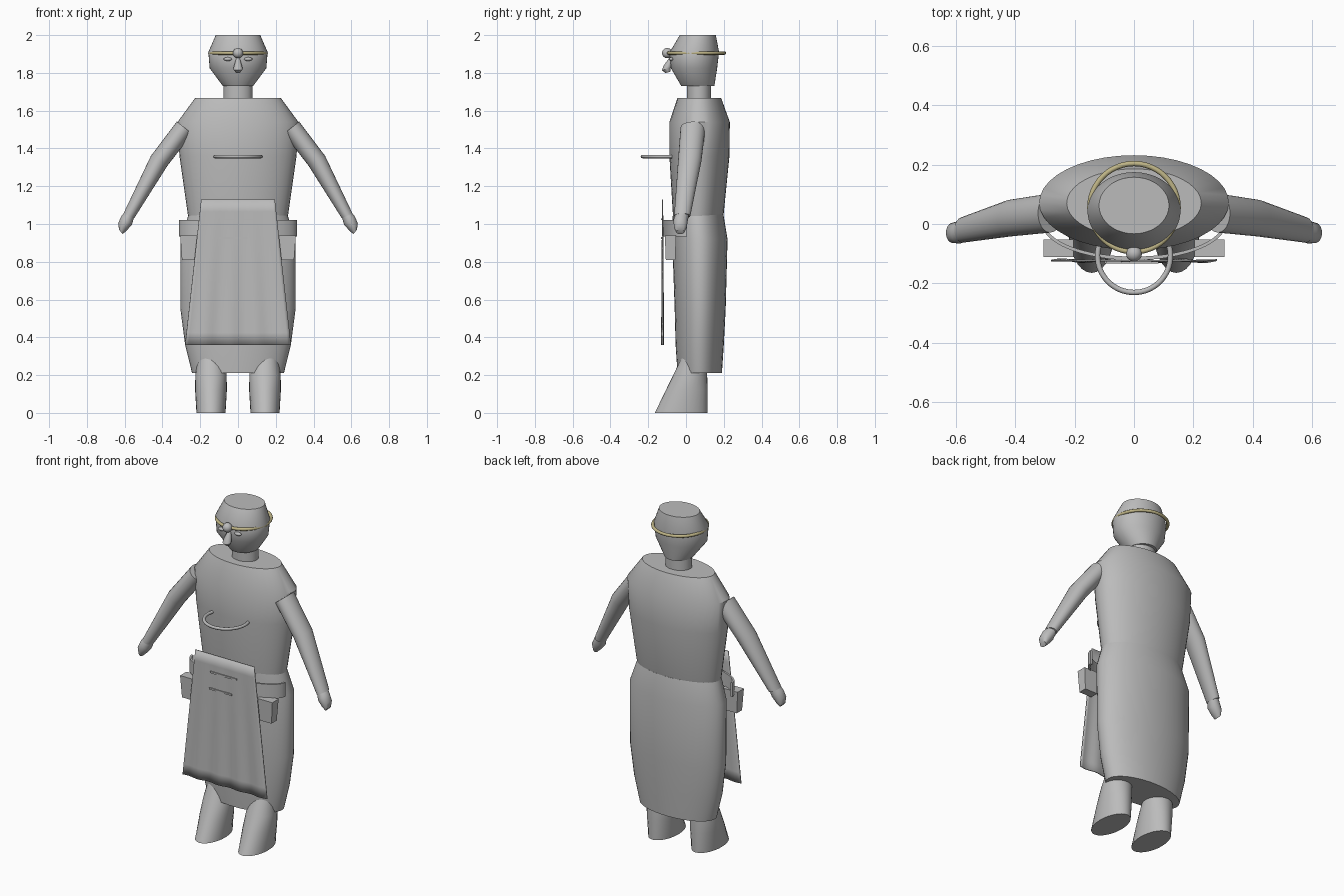
import bpy, bmesh, math
from mathutils import Vector

cube = bpy.data.objects.get("Cube")
if cube:
    bpy.data.objects.remove(cube, do_unlink=True)


def material(name, rgb):
    m = bpy.data.materials.new(name)
    m.use_nodes = True
    col = (*rgb, 1)
    m.diffuse_color = col
    m.node_tree.nodes["Principled BSDF"].inputs["Base Color"].default_value = col
    return m


GREY = material("plain grey", (0.5, 0.5, 0.5))
BRASS = material("pale brass", (0.52, 0.46, 0.24))


def finish(name, bm, mat=GREY, angle=35):
    """Turn a bmesh into a smooth-shaded object."""
    bmesh.ops.recalc_face_normals(bm, faces=bm.faces)
    mesh = bpy.data.meshes.new(name)
    bm.to_mesh(mesh)
    bm.free()
    mesh.materials.append(mat)
    ob = bpy.data.objects.new(name, mesh)
    bpy.context.collection.objects.link(ob)
    bpy.ops.object.select_all(action="DESELECT")
    ob.select_set(True)
    bpy.context.view_layer.objects.active = ob
    bpy.ops.object.shade_smooth_by_angle(angle=math.radians(angle))
    return ob


def bridge(bm, rings, closed=True):
    """Join successive rings of vertices with quads."""
    for a, b in zip(rings, rings[1:]):
        n = len(a)
        for i in range(n if closed else n - 1):
            j = (i + 1) % n
            bm.faces.new((a[i], a[j], b[j], b[i]))


def loft(name, sections, sides=32, mat=GREY):
    """Sections are (centre, half axis u, half axis v)."""
    bm = bmesh.new()
    rings = []
    for c, u, v in sections:
        turns = [2 * math.pi * i / sides for i in range(sides)]
        rings.append([bm.verts.new(Vector(c) + Vector(u) * math.cos(t) + Vector(v) * math.sin(t))
                      for t in turns])
    bridge(bm, rings)
    bm.faces.new(rings[0])
    bm.faces.new(rings[-1])
    return finish(name, bm, mat)


def upright(name, levels, x=0, sides=40):
    """Levels are (height, half width, front y, back y)."""
    return loft(name, [((x, (f + b) / 2, z), (w, 0, 0), (0, (b - f) / 2, 0))
                       for z, w, f, b in levels], sides)


def ellipsoid(name, centre, size):
    bm = bmesh.new()
    bmesh.ops.create_uvsphere(bm, u_segments=20, v_segments=12, radius=1)
    bmesh.ops.scale(bm, vec=size, verts=bm.verts)
    bmesh.ops.translate(bm, vec=centre, verts=bm.verts)
    return finish(name, bm, angle=60)


def hoop(name, centre, radius, thick, start, end, mat=GREY, steps=40):
    """Round bar bent along a horizontal arc, angles in degrees."""
    sections = []
    for i in range(steps + 1):
        t = math.radians(start + (end - start) * i / steps)
        out = Vector((math.cos(t), math.sin(t), 0))
        sections.append((Vector(centre) + out * radius, out * thick, (0, 0, thick)))
    return loft(name, sections, 12, mat)


def tapered_box(name, x, y, top, bottom):
    """Top and bottom are (height, half width, half depth)."""
    bm = bmesh.new()
    rings = [[bm.verts.new((x + sx * w, y + sy * d, z))
              for sx, sy in ((-1, -1), (1, -1), (1, 1), (-1, 1))]
             for z, w, d in (bottom, top)]
    bridge(bm, rings)
    for r in rings:
        bm.faces.new(r)
    return finish(name, bm)


# Body
upright("skirt", [(0.21, 0.243, -0.045, 0.19), (0.36, 0.28, -0.055, 0.2),
                  (0.55, 0.305, -0.06, 0.21), (0.92, 0.305, -0.073, 0.22),
                  (1.05, 0.262, -0.07, 0.198)])
upright("torso", [(1.03, 0.262, -0.066, 0.192), (1.06, 0.267, -0.07, 0.2),
                  (1.36, 0.31, -0.088, 0.23), (1.54, 0.32, -0.088, 0.232),
                  (1.667, 0.227, -0.045, 0.186)])
upright("neck", [(1.62, 0.077, 0.005, 0.133), (1.75, 0.077, 0.005, 0.133)])
upright("head", [(1.73, 0.08, -0.025, 0.15), (1.825, 0.15, -0.08, 0.165),
                 (1.91, 0.157, -0.086, 0.175), (2.0, 0.118, -0.033, 0.158)])

# Face
loft("nose", [((0, -0.078, 1.885), (0.007, 0, 0), (0, 0.008, 0)),
              ((0, -0.098, 1.835), (0.022, 0, 0), (0, 0.022, 0)),
              ((0, -0.104, 1.82), (0.025, 0, 0), (0, 0.023, 0.006)),
              ((0, -0.095, 1.803), (0.013, 0, 0), (0, 0.014, 0.004))], 16)
ellipsoid("forehead_bead", (0, -0.1, 1.905), (0.027, 0.027, 0.027))

# Headband and chest loop
hoop("headband", (0, 0.055, 1.905), 0.149, 0.009, 0, 360, BRASS, 48)
hoop("chest_loop", (0, -0.108, 1.357), 0.123, 0.009, 155, 385)

# Limbs, belt pouches and eyes on both sides
for side, s in (("left", 1), ("right", -1)):
    ellipsoid(side + "_eye", (s * 0.054, -0.078, 1.873), (0.022, 0.012, 0.01))

    # (x, y, z), tilt of the section in degrees, half thickness, half depth
    arm = [((0.283, 0.037, 1.51), 38, 0.052, 0.066),
           ((0.417, 0.02, 1.335), 31, 0.051, 0.062),
           ((0.578, -0.02, 1.043), 25, 0.031, 0.043)]
    hand = [((0.574, -0.02, 1.05), 30, 0.028, 0.036),
            ((0.589, -0.028, 1.02), 40, 0.036, 0.038),
            ((0.612, -0.03, 0.985), 42, 0.03, 0.034),
            ((0.62, -0.031, 0.958), 50, 0.015, 0.022)]
    for part, rows in (("arm", arm), ("hand", hand)):
        loft(side + "_" + part,
             [((s * c[0], c[1], c[2]),
               (s * h * math.cos(math.radians(a)), 0, h * math.sin(math.radians(a))),
               (0, d, 0)) for c, a, h, d in rows], 24)

    upright(side + "_boot", [(0, 0.077, -0.165, 0.115), (0.12, 0.084, -0.107, 0.115),
                             (0.2, 0.083, -0.068, 0.112), (0.34, 0.065, 0, 0.1)],
            s * 0.143, 28)
    tapered_box(side + "_pouch", s * 0.255, -0.082, (0.94, 0.051, 0.03), (0.81, 0.042, 0.025))

# Belt: a flat strip curving round the front
bm = bmesh.new()
rings = []
for i in range(33):
    t = math.pi * (1 + i / 32)
    rings.append([bm.verts.new(((0.312 - k) * math.cos(t), 0.005 + (0.127 - k) * math.sin(t), z))
                  for k, z in ((0, 0.935), (0, 1.02), (0.012, 1.02), (0.012, 0.935))])
bridge(bm, rings)
bm.faces.new(rings[0])
bm.faces.new(rings[-1])
finish("belt", bm)

# Apron: a thin, gently rippled panel
bm = bmesh.new()
rows = []
for j in range(13):
    f = j / 12
    w = 0.28 - 0.085 * f
    rows.append([bm.verts.new((w * (i / 16 - 1),
                               -0.124 + 0.005 * math.sin(i * 0.8) * (1 - f), 0.36 + 0.77 * f))
                 for i in range(33)])
bridge(bm, rows, closed=False)
apron = finish("apron", bm)
solid = apron.modifiers.new("thickness", "SOLIDIFY")
solid.thickness = 0.006
solid.offset = 0

# Raised pocket seams on the apron
tapered_box("upper_seam", -0.005, -0.129, (1.03, 0.088, 0.004), (1.02, 0.088, 0.004))
tapered_box("lower_seam", -0.025, -0.129, (0.93, 0.075, 0.004), (0.92, 0.075, 0.004))
